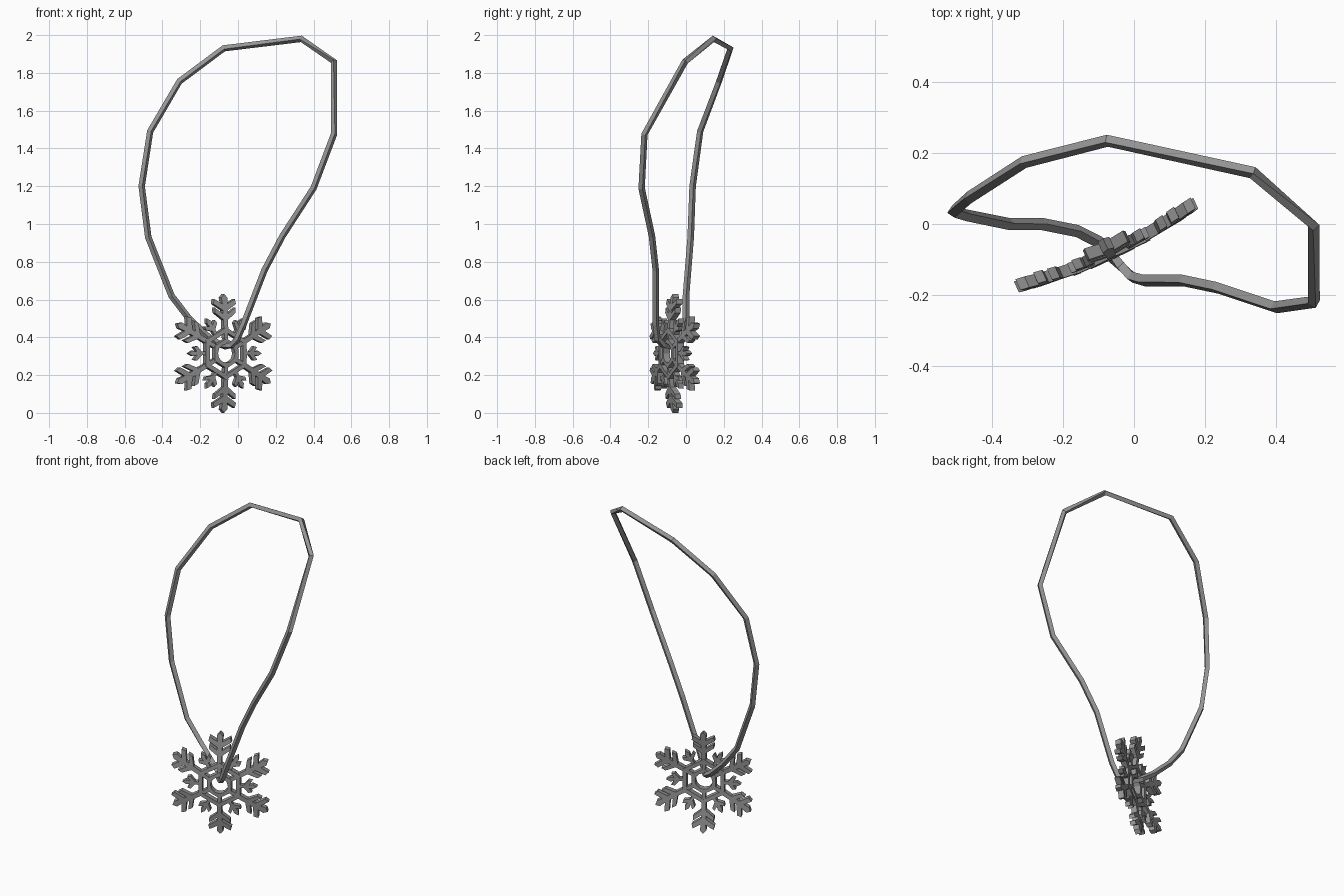
import bpy, bmesh, math
from mathutils import Vector, Matrix

if "Cube" in bpy.data.objects:
    bpy.data.objects.remove(bpy.data.objects["Cube"])

metal = bpy.data.materials.new("grey_metal")
metal.use_nodes = True
GREY = (0.3, 0.3, 0.3, 1)
metal.diffuse_color = GREY
metal.node_tree.nodes["Principled BSDF"].inputs["Base Color"].default_value = GREY

TURN = Matrix.Rotation(math.radians(25), 3, 'Z')
CENTRE = Vector((-0.068, -0.083, 0.315))
HALF_SIDE = math.cos(math.radians(30))


def place(u, v, depth):
    """Pendant plane to world, dished so that every tip bends backwards."""
    return TURN @ Vector((u, depth + 0.3 * (u * u + v * v), v)) + CENTRE


def spin(d, w, angle):
    c, s = math.cos(angle), math.sin(angle)
    return d * c - w * s, d * s + w * c


def tube(bm, loops):
    """Quads between consecutive vertex loops, closed both ways."""
    for a, loop in enumerate(loops):
        following = loops[(a + 1) % len(loops)]
        for k in range(len(loop)):
            j = (k + 1) % len(loop)
            bm.faces.new((loop[k], loop[j], following[j], following[k]))


def finish(name, bm):
    bmesh.ops.recalc_face_normals(bm, faces=bm.faces)
    me = bpy.data.meshes.new(name)
    bm.to_mesh(me)
    bm.free()
    me.materials.append(metal)
    ob = bpy.data.objects.new(name, me)
    bpy.context.collection.objects.link(ob)


def slab(bm, outline, thick):
    """Flat plate from a counter-clockwise outline in the pendant plane."""
    front = [bm.verts.new(place(u, v, -thick / 2)) for u, v in outline]
    back = [bm.verts.new(place(u, v, thick / 2)) for u, v in outline]
    bm.faces.new(front)
    bm.faces.new(back[::-1])
    n = len(outline)
    for i in range(n):
        j = (i + 1) % n
        bm.faces.new((front[j], front[i], back[i], back[j]))


def radial(name, half, offset, thick):
    """Six copies of a symmetric outline given as (distance, half width)."""
    full = [(d, -w) for d, w in half] + [(d, w) for d, w in reversed(half) if w]
    bm = bmesh.new()
    for k in range(6):
        a = math.radians(60 * k + offset)
        slab(bm, [spin(d, w, a) for d, w in full], thick)
    finish(name, bm)


def hex_ring(name, inner, outer, thick, hole_flat=HALF_SIDE):
    """Hexagonal ring; hole_flat = 1 makes the hole round."""
    bm = bmesh.new()
    loops = []
    for r, flat, y in ((inner, hole_flat, -1), (outer, HALF_SIDE, -1),
                       (outer, HALF_SIDE, 1), (inner, hole_flat, 1)):
        loops.append([
            bm.verts.new(place(*spin(r * (flat if k % 2 else 1), 0,
                                     math.radians(30 * k + 30)), y * thick / 2))
            for k in range(12)])
    tube(bm, loops)
    finish(name, bm)


# Snowflake pendant
hex_ring("inner_ring", 0.05, 0.079, 0.038, hole_flat=1)
hex_ring("outer_ring", 0.112, 0.138, 0.038)
radial("spokes", [(0.075, 0.011), (0.115, 0.011)], 30, 0.034)
radial("branched_arms", [
    (0.132, 0.013), (0.178, 0.013), (0.215, 0.06), (0.242, 0.06), (0.21, 0.014),
    (0.228, 0.014), (0.262, 0.066), (0.288, 0.06), (0.262, 0.014),
    (0.295, 0.018), (0.315, 0)], 30, 0.034)
radial("small_sprigs", [
    (0.115, 0.009), (0.14, 0.009), (0.165, 0.038), (0.185, 0.034), (0.168, 0.009),
    (0.19, 0.014), (0.214, 0)], 0, 0.03)

# Cord: a square section swept along a closed path through the pendant
path = [Vector(p) for p in (
    (-0.07, -0.085, 0.352), (-0.10, -0.05, 0.365), (-0.16, -0.02, 0.405),
    (-0.26, 0, 0.50), (-0.352, 0, 0.62), (-0.475, 0.025, 0.93), (-0.51, 0.035, 1.20),
    (-0.465, 0.075, 1.49), (-0.31, 0.175, 1.755), (-0.075, 0.235, 1.93),
    (0.335, 0.145, 1.98), (0.508, -0.005, 1.86), (0.508, -0.22, 1.475),
    (0.40, -0.235, 1.19), (0.235, -0.18, 0.935), (0.14, -0.16, 0.755),
    (0.03, -0.16, 0.47), (-0.005, -0.15, 0.39), (-0.035, -0.12, 0.358))]
RIDGE = Vector((0.2, -1, -0.2))
bm = bmesh.new()
sections = []
for i, p in enumerate(path):
    ahead = (path[(i + 1) % len(path)] - p).normalized()
    tangent = (ahead + (p - path[i - 1]).normalized()).normalized()
    ridge = (RIDGE - tangent * RIDGE.dot(tangent)).normalized() * 0.0175
    side = tangent.cross(ridge)
    sections.append([bm.verts.new(p + d) for d in (ridge, side, -ridge, -side)])
tube(bm, sections)
finish("cord", bm)
